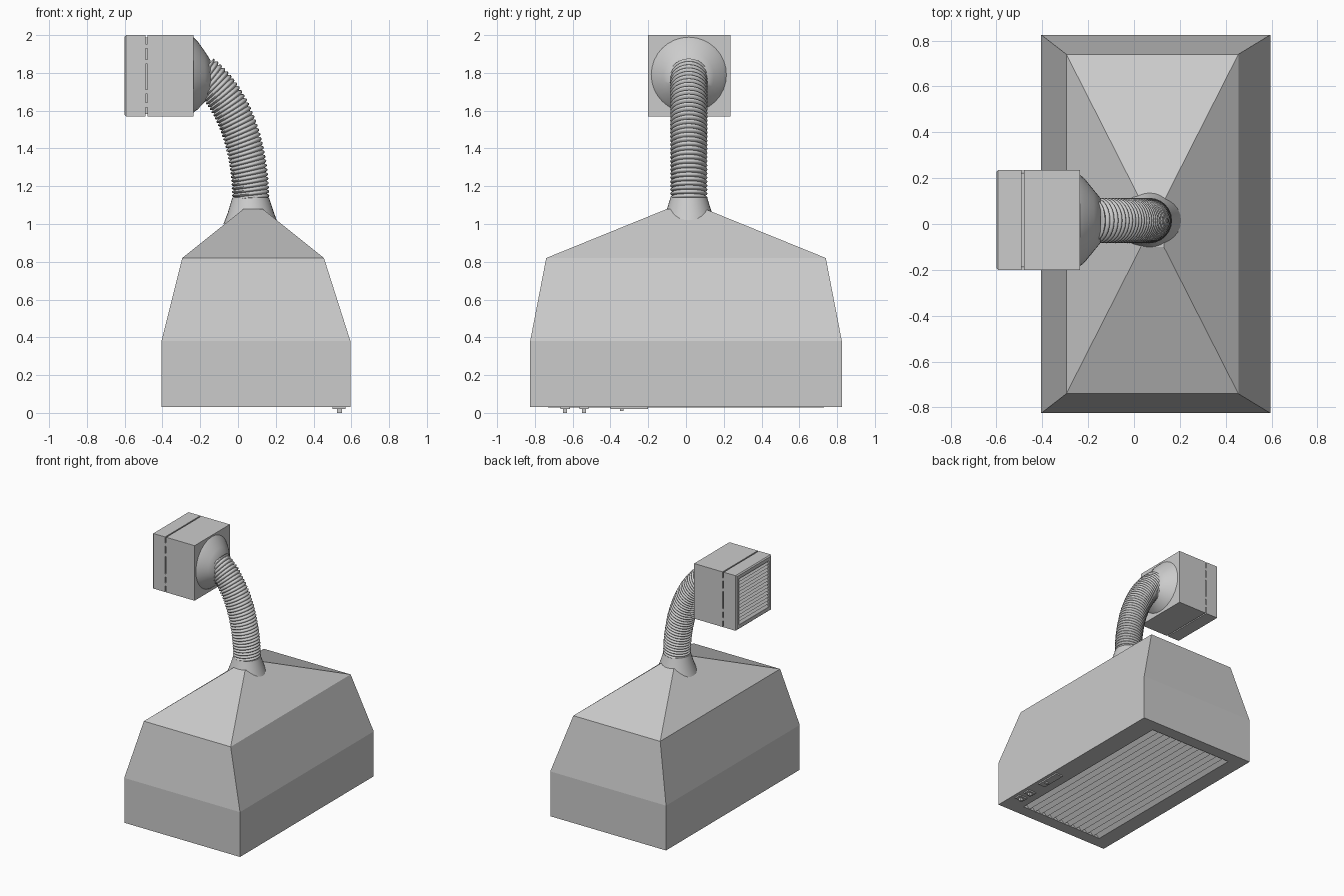
import bpy, bmesh, math
from mathutils import Vector

if "Cube" in bpy.data.objects:
    bpy.data.objects.remove(bpy.data.objects["Cube"])


def material(name, c):
    m = bpy.data.materials.new(name)
    m.diffuse_color = (c, c, c, 1)
    m.use_nodes = True
    m.node_tree.nodes["Principled BSDF"].inputs["Base Color"].default_value = m.diffuse_color
    return m


STEEL = material("light grey metal", 0.6)


def finish(name, bm, smooth=None, recalc=True):
    if recalc:
        bmesh.ops.recalc_face_normals(bm, faces=bm.faces)
    me = bpy.data.meshes.new(name)
    bm.to_mesh(me)
    bm.free()
    me.materials.append(STEEL)
    ob = bpy.data.objects.new(name, me)
    bpy.context.collection.objects.link(ob)
    if smooth is not None:
        bpy.ops.object.select_all(action='DESELECT')
        ob.select_set(True)
        bpy.context.view_layer.objects.active = ob
        bpy.ops.object.shade_smooth_by_angle(angle=math.radians(smooth))
    return ob


def loft(rings, cap_start=True, cap_end=True):
    """Skin a list of equal-length point loops."""
    bm = bmesh.new()
    vs = [[bm.verts.new(p) for p in r] for r in rings]
    n = len(rings[0])
    for a, b in zip(vs, vs[1:]):
        for i in range(n):
            j = (i + 1) % n
            bm.faces.new((a[i], a[j], b[j], b[i]))
    if cap_start:
        bm.faces.new(vs[0][::-1])
    if cap_end:
        bm.faces.new(vs[-1])
    return bm


def rect_z(x0, x1, y0, y1, z):
    return [(x0, y0, z), (x1, y0, z), (x1, y1, z), (x0, y1, z)]


Y0, Y1, Z0, Z1 = -0.2, 0.235, 1.57, 2.0      # outline of the fan unit


def rect_x(x, inset=0.0):
    a, b, c, d = Y0 + inset, Y1 - inset, Z0 + inset, Z1 - inset
    return [(x, a, c), (x, b, c), (x, b, d), (x, a, d)]


def louvres(name, count, place, facing):
    """Sawtooth sheet; place(s, depth, side) gives a point, s and side in 0..1."""
    bm = bmesh.new()
    pts = []
    for i in range(count):
        pts += [(i / count, 0), ((i + 0.92) / count, 1)]
    pts.append((1, 0))
    rows = [[bm.verts.new(place(s, d, e)) for e in (0, 1)] for s, d in pts]
    for a, b in zip(rows, rows[1:]):
        bm.faces.new((a[0], a[1], b[1], b[0]))
    bm.normal_update()
    if sum(f.normal.dot(Vector(facing)) for f in bm.faces) < 0:
        bmesh.ops.reverse_faces(bm, faces=bm.faces)
    return finish(name, bm, recalc=False)


# hood shell with a recessed opening underneath
GX0, GX1, GY = -0.28, 0.435, 0.73
finish("hood_shell", loft([
    rect_z(GX0, GX1, -GY, GY, 0.08),
    rect_z(GX0, GX1, -GY, GY, 0.03),
    rect_z(-0.405, 0.595, -0.825, 0.825, 0.03),
    rect_z(-0.405, 0.595, -0.825, 0.825, 0.38),
    rect_z(-0.295, 0.455, -0.74, 0.74, 0.82),
    rect_z(0.03, 0.13, -0.10, 0.10, 1.08)], cap_start=False))

# intake slats under the hood
louvres("intake_slats", 13,
        lambda s, d, e: (GX0 + s * (GX1 - GX0), GY * (2 * e - 1), 0.028 + 0.05 * d),
        (0, 0, -1))

# controls on the underside: slider plate and two push buttons
def block(name, x0, x1, y0, y1, z0, z1):
    finish(name, loft([rect_z(x0, x1, y0, y1, z0), rect_z(x0, x1, y0, y1, z1)]))


block("slider_plate", 0.51, 0.57, -0.40, -0.20, 0.02, 0.035)
block("slider_knob", 0.53, 0.55, -0.35, -0.33, 0.01, 0.025)
for k, y in enumerate((-0.64, -0.54)):
    block(f"button_plate_{k}", 0.50, 0.57, y - 0.025, y + 0.025, 0.02, 0.035)
    block(f"button_{k}", 0.525, 0.55, y - 0.01, y + 0.01, 0.0, 0.025)

# flared collar between hood and hose
CY = 0.015


def circle_z(x, z, r, n=32):
    return [(x + r * math.cos(2 * math.pi * i / n),
             CY + r * math.sin(2 * math.pi * i / n), z) for i in range(n)]


finish("hose_collar", loft([circle_z(0.068, 1.0, 0.145), circle_z(0.068, 1.06, 0.122),
                            circle_z(0.067, 1.14, 0.097)]), smooth=40)

# flexible hose: corrugated tube swept along a bent path with a helical rib
P = [Vector(p) for p in ((0.067, CY, 1.13), (0.067, CY, 1.36), (0, CY, 1.65), (-0.19, CY, 1.80))]


def path(t):
    u = 1 - t
    pos = u**3 * P[0] + 3 * u * u * t * P[1] + 3 * u * t * t * P[2] + t**3 * P[3]
    tan = u * u * (P[1] - P[0]) + 2 * u * t * (P[2] - P[1]) + t * t * (P[3] - P[2])
    return pos, tan.normalized()


RIBS, SIDES = 34, 24
rings = []
for k in range(RIBS * 4 + 1):
    r = (0.086, 0.096, 0.099, 0.096)[k % 4]
    ring = []
    for i in range(SIDES):
        a = 2 * math.pi * i / SIDES
        pos, tan = path(min(1, k / (RIBS * 4) + 0.4 * math.cos(a) / RIBS))
        side = Vector((0, 1, 0)).cross(tan)
        ring.append(pos + r * (math.cos(a) * side + math.sin(a) * Vector((0, 1, 0))))
    rings.append(ring)
finish("flexible_hose", loft(rings), smooth=60)

# round adapter from hose to fan box
profile = [(-0.236, 0.2, 1.79), (-0.215, 0.182, 1.787), (-0.175, 0.133, 1.78), (-0.145, 0.096, 1.77)]
finish("hose_adapter", loft([[(x, CY + r * math.cos(2 * math.pi * i / 32),
                               z + r * math.sin(2 * math.pi * i / 32)) for i in range(32)]
                             for x, r, z in profile]), smooth=40)

# fan box: side walls face inward, as in a thin open duct shell
bm = loft([rect_x(-0.48), rect_x(-0.235)])
bmesh.ops.recalc_face_normals(bm, faces=bm.faces)
bm.normal_update()
bmesh.ops.reverse_faces(bm, faces=[f for f in bm.faces if abs(f.normal.x) < 0.5])
finish("fan_box", bm, recalc=False)

# recessed neck and louvred outlet cover
finish("cover_neck", loft([rect_x(-0.50, 0.012), rect_x(-0.475, 0.012)]))
finish("outlet_cover", loft([rect_x(-0.49), rect_x(-0.592), rect_x(-0.60, 0.008),
                             rect_x(-0.60, 0.035), rect_x(-0.575, 0.035)], cap_end=False))
louvres("outlet_slats", 14,
        lambda s, d, e: (-0.598 + 0.022 * d, Y0 + 0.035 + e * (Y1 - Y0 - 0.07),
                         Z0 + 0.035 + s * (Z1 - Z0 - 0.07)),
        (-1, 0, 0))

# small clips joining box and cover
for y in (Y0 + 0.006, Y1 - 0.006):
    for k, z in enumerate((1.63, 1.70, 1.86, 1.94)):
        block(f"cover_clip_{k}", -0.492, -0.478, y - 0.005, y + 0.005, z - 0.012, z + 0.012)
